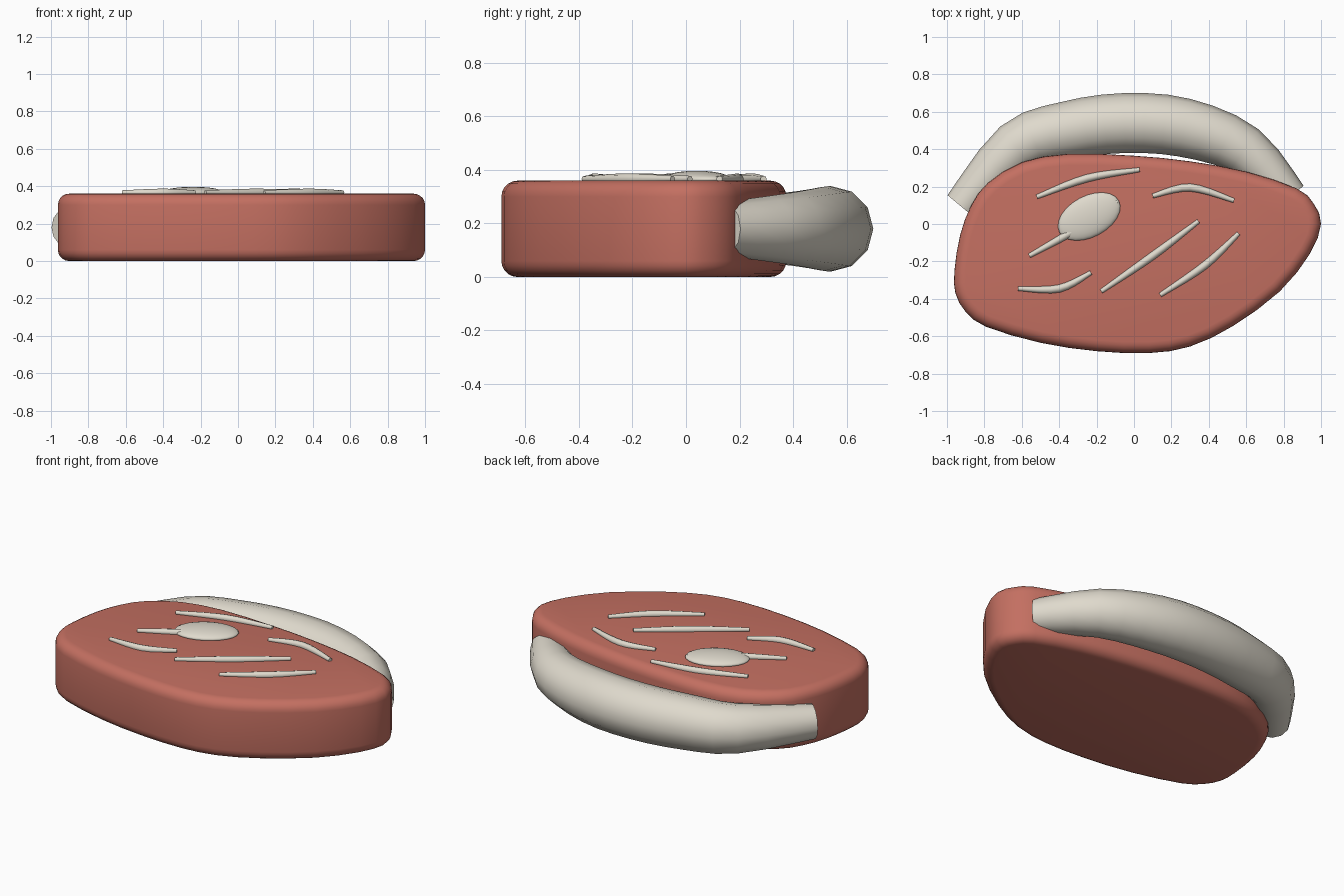
import bpy
import bmesh
from math import radians
from mathutils import Vector

if "Cube" in bpy.data.objects:
    bpy.data.objects.remove(bpy.data.objects["Cube"])


def material(name, rgb):
    mat = bpy.data.materials.new(name)
    mat.use_nodes = True
    color = (*rgb, 1)
    mat.diffuse_color = color
    mat.node_tree.nodes["Principled BSDF"].inputs["Base Color"].default_value = color
    return mat


RED = material("meat red", (0.55, 0.16, 0.12))
CREAM = material("fat cream", (0.74, 0.70, 0.61))


def smooth_path(points, steps, closed=False):
    """Catmull-Rom interpolation through the given points."""
    pts = [Vector(p) for p in points]
    n = len(pts)
    pick = (lambda i: pts[i % n]) if closed else (lambda i: pts[min(max(i, 0), n - 1)])
    result = []
    for i in range(n if closed else n - 1):
        a, b, c, d = (pick(i + k) for k in (-1, 0, 1, 2))
        for s in range(steps):
            t = s / steps
            result.append(0.5 * (2 * b + (c - a) * t + (2 * a - 5 * b + 4 * c - d) * t * t
                                 + (3 * b - a - 3 * c + d) * t ** 3))
    return result if closed else result + [pts[-1]]


def add_mesh(name, bm, mat):
    bmesh.ops.recalc_face_normals(bm, faces=bm.faces)
    mesh = bpy.data.meshes.new(name)
    bm.to_mesh(mesh)
    bm.free()
    mesh.materials.append(mat)
    obj = bpy.data.objects.new(name, mesh)
    bpy.context.collection.objects.link(obj)
    return obj


def shade(obj, angle):
    bpy.ops.object.select_all(action="DESELECT")
    obj.select_set(True)
    bpy.context.view_layer.objects.active = obj
    bpy.ops.object.shade_smooth_by_angle(angle=radians(angle))


def tube(name, points, sides, steps):
    """Tapered, capped tube; each point is x, y, z, radius."""
    path = smooth_path(points, steps)
    bm = bmesh.new()
    rings = []
    for i, p in enumerate(path):
        ahead = path[min(i + 1, len(path) - 1)] - path[max(i - 1, 0)]
        side = Vector((-ahead.y, ahead.x, 0)).normalized()
        ring = []
        for k in range(sides):
            arm = Vector((0, 0, p.w))
            axis = ahead.to_3d().normalized()
            arm.rotate(axis.to_track_quat("X", "Z").to_matrix() @ axis_turn(k, sides))
            ring.append(bm.verts.new(p.to_3d() + arm))
        rings.append(ring)
    for r, s in zip(rings, rings[1:]):
        for k in range(sides):
            j = (k + 1) % sides
            bm.faces.new((r[k], r[j], s[j], s[k]))
    bm.faces.new(rings[0])
    bm.faces.new(rings[-1])
    obj = add_mesh(name, bm, CREAM)
    shade(obj, 50)
    return obj


def axis_turn(k, sides):
    from mathutils import Matrix
    return Matrix.Rotation(radians(360 * k / sides), 3, "X")


# Meat slab: smooth outline, extruded and rounded
outline = [(1, 0), (0.96, 0.11), (0.87, 0.19), (0.6, 0.28), (0.3, 0.335), (0, 0.365),
           (-0.35, 0.375), (-0.6, 0.33), (-0.78, 0.22), (-0.87, 0.1), (-0.93, -0.06),
           (-0.96, -0.25), (-0.955, -0.37), (-0.9, -0.47), (-0.79, -0.55), (-0.5, -0.635),
           (-0.2, -0.68), (0.08, -0.69), (0.3, -0.655), (0.53, -0.545), (0.78, -0.36),
           (0.94, -0.16)]
bm = bmesh.new()
base = bm.faces.new([bm.verts.new((p.x, p.y, 0)) for p in smooth_path(outline, 2, True)])
top = bmesh.ops.extrude_face_region(bm, geom=[base], use_keep_orig=True)
bmesh.ops.translate(bm, vec=(0, 0, 0.36),
                    verts=[v for v in top["geom"] if isinstance(v, bmesh.types.BMVert)])
bmesh.ops.recalc_face_normals(bm, faces=bm.faces)
rims = [e for e in bm.edges if abs(e.verts[0].co.z - e.verts[1].co.z) < 0.01]
bmesh.ops.bevel(bm, geom=rims, offset=0.06, segments=5, profile=0.5, affect="EDGES")
shade(add_mesh("meat_slab", bm, RED), 40)

# Fat rim curving round the back
tube("fat_rim", [(-0.92, 0.09, 0.18, 0.1), (-0.63, 0.41, 0.18, 0.14),
                 (-0.36, 0.5, 0.18, 0.155), (-0.05, 0.54, 0.18, 0.16),
                 (0.27, 0.515, 0.18, 0.157), (0.59, 0.395, 0.18, 0.135),
                 (0.83, 0.14, 0.18, 0.1)], 12, 3)

# Marbling strands on the top: start, middle, end
strands = [((-0.52, 0.145), (-0.25, 0.245), (0.03, 0.29)),
           ((0.1, 0.15), (0.3, 0.195), (0.535, 0.125)),
           ((-0.56, -0.17), (-0.32, -0.035), (-0.09, 0.12)),
           ((-0.62, -0.345), (-0.4, -0.345), (-0.23, -0.26)),
           ((-0.175, -0.36), (0.1, -0.17), (0.345, 0.015)),
           ((0.14, -0.38), (0.38, -0.22), (0.56, -0.05))]
for number, (a, b, c) in enumerate(strands, 1):
    tube(f"marbling_strand_{number}",
         [(*a, 0.366, 0.012), (*b, 0.366, 0.021), (*c, 0.366, 0.012)], 8, 5)

# Oval fat eye
bm = bmesh.new()
bmesh.ops.create_uvsphere(bm, u_segments=24, v_segments=12, radius=1)
eye = add_mesh("fat_eye", bm, CREAM)
eye.location = (-0.24, 0.04, 0.365)
eye.scale = (0.18, 0.11, 0.032)
eye.rotation_euler.z = radians(28)
shade(eye, 60)
